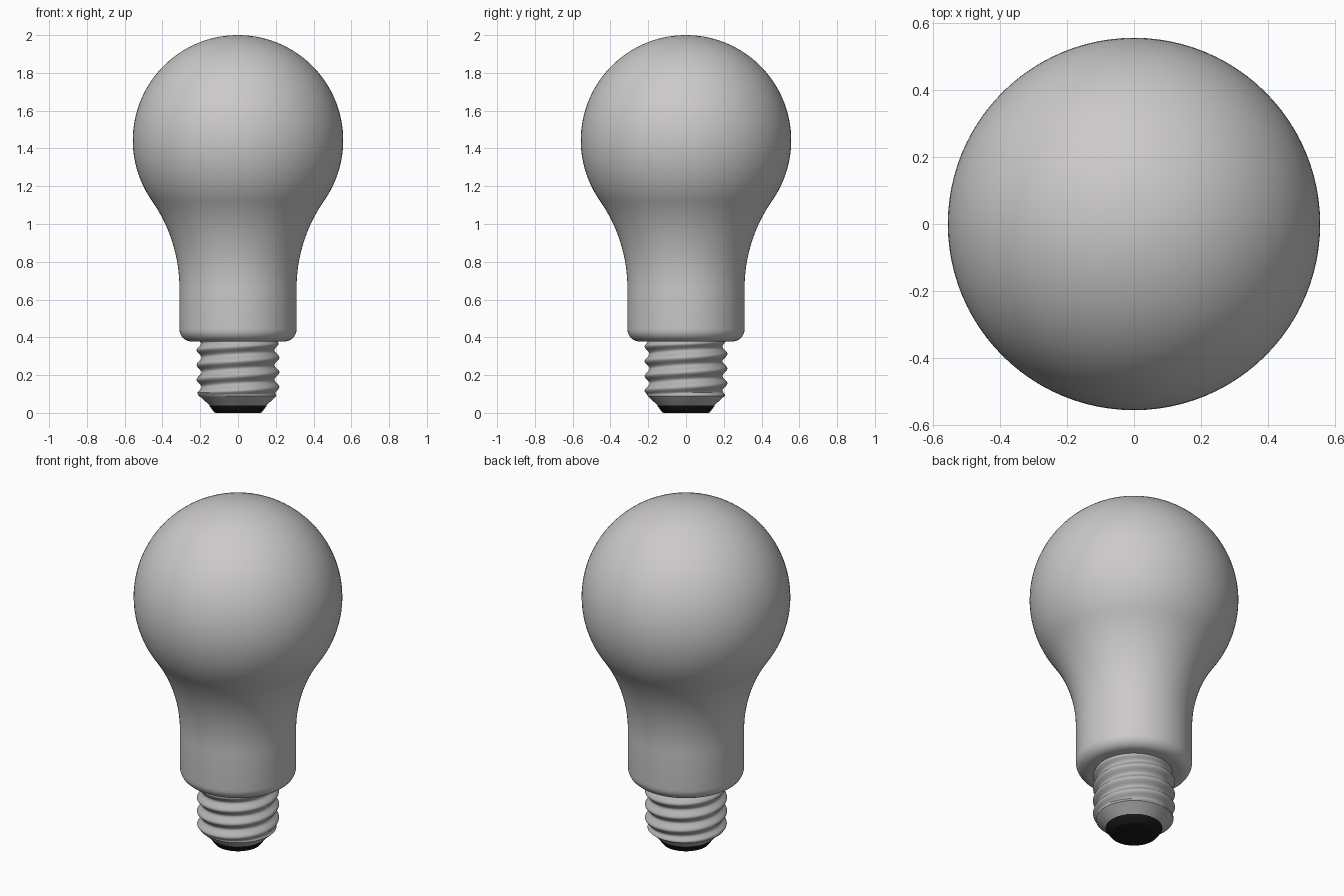
import bpy, bmesh, math

if "Cube" in bpy.data.objects:
    bpy.data.objects.remove(bpy.data.objects["Cube"])

SEG = 96


def material(name, colour):
    m = bpy.data.materials.new(name)
    m.diffuse_color = (*colour, 1)
    m.use_nodes = True
    m.node_tree.nodes["Principled BSDF"].inputs["Base Color"].default_value = m.diffuse_color
    return m


frosted = material("frosted_grey", (0.6, 0.59, 0.585))
metal = material("metal_grey", (0.46, 0.46, 0.46))
black = material("black_insulator", (0.01, 0.01, 0.01))


def lathe(name, rings, mat):
    """Revolve rings, each a function of the angle giving (radius, height)."""
    bm = bmesh.new()
    rows = []
    for ring in rings:
        row = []
        for i in range(SEG):
            a = 2 * math.pi * i / SEG
            r, z = ring(a) if callable(ring) else ring
            row.append(bm.verts.new((r * math.cos(a), r * math.sin(a), z)))
        rows.append(row)
    for lo, hi in zip(rows, rows[1:]):
        for i in range(SEG):
            j = (i + 1) % SEG
            bm.faces.new((lo[i], lo[j], hi[j], hi[i]))
    bm.faces.new(rows[0][::-1])
    bm.faces.new(rows[-1])
    bmesh.ops.recalc_face_normals(bm, faces=bm.faces)
    me = bpy.data.meshes.new(name)
    bm.to_mesh(me)
    bm.free()
    me.materials.append(mat)
    ob = bpy.data.objects.new(name, me)
    bpy.context.collection.objects.link(ob)
    bpy.ops.object.select_all(action='DESELECT')
    ob.select_set(True)
    bpy.context.view_layer.objects.active = ob
    bpy.ops.object.shade_smooth_by_angle(angle=math.radians(35))
    return ob


def arc(cx, cz, r, start, end, n):
    out = []
    for i in range(n + 1):
        a = math.radians(start + (end - start) * i / n)
        out.append((cx + r * math.cos(a), cz + r * math.sin(a)))
    return out


# Bulb: rounded collar, straight neck, concave flare tangent to the globe
R, ZC, NECK, FLARE, ZN = 0.557, 1.443, 0.31, 0.808, 0.66
tangent = math.degrees(math.atan2(ZN - ZC, NECK + FLARE))
bulb = [(0.19, 0.378)]
bulb += arc(NECK - 0.065, 0.443, 0.065, -90, 0, 8)
bulb += arc(NECK + FLARE, ZN, FLARE, 180, 180 + tangent, 16)
bulb += arc(0, ZC, R, tangent, 89.5, 40)[1:]
lathe("bulb", bulb, frosted)

# Screw base: cone foot, then a helical thread that fades out at both ends
PITCH = 0.078


def thread_ring(z):
    def ring(a):
        phase = 2 * math.pi * (z - 0.215) / PITCH - a
        fade = max(0.0, min(1.0, (z - 0.085) / 0.025, (0.39 - z) / 0.03))
        return 0.206 + 0.013 * fade * math.cos(phase), z
    return ring


base = [(0.148, 0.038), (0.196, 0.082)]
base += [thread_ring(0.09 + 0.295 * i / 64) for i in range(65)]
lathe("screw_base", base, metal)

# Contact tip
lathe("contact_tip", [(0.118, 0.0), (0.126, 0.003), (0.152, 0.038), (0.148, 0.041)], black)
